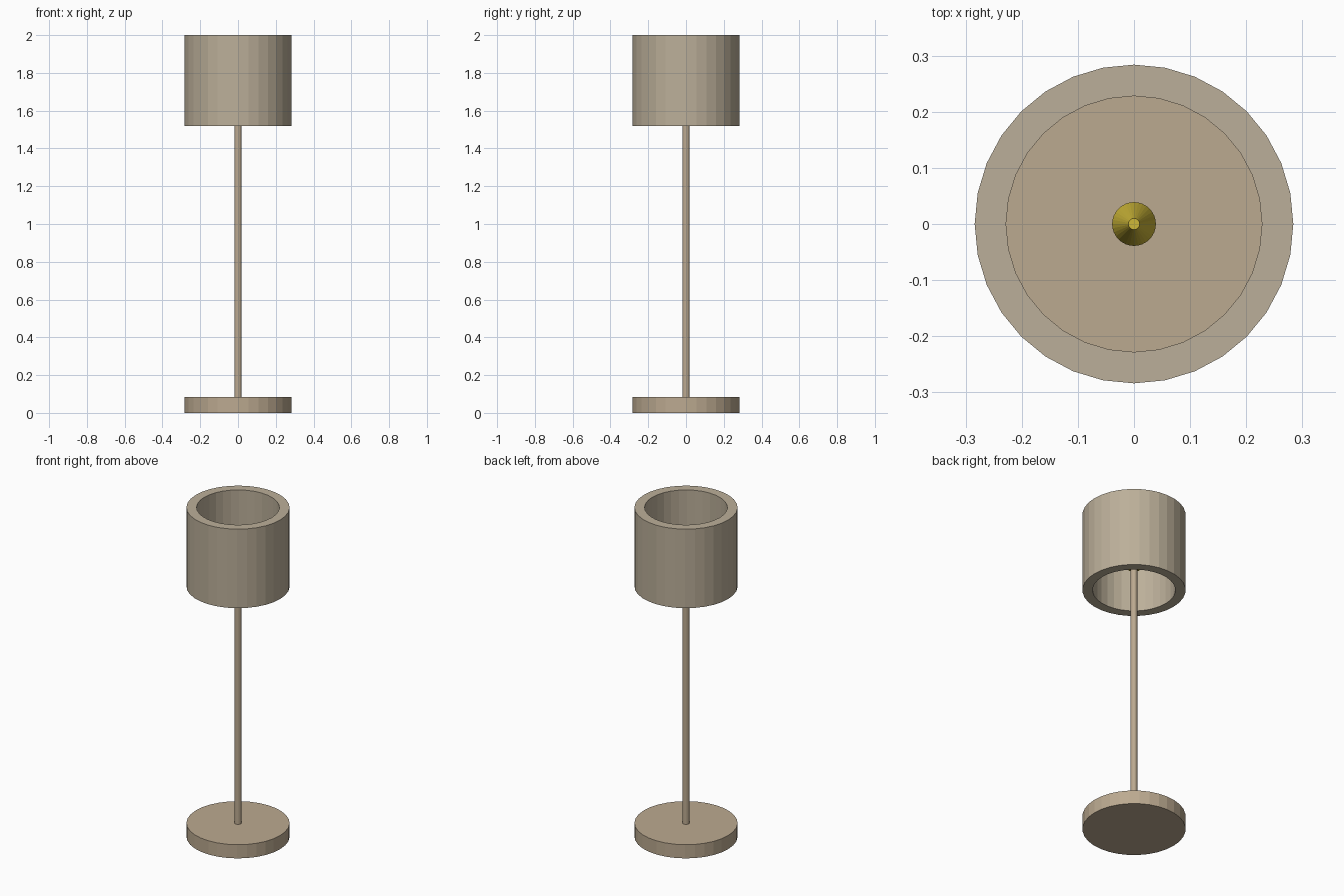
import bpy
import bmesh
from math import cos, sin, tau

if "Cube" in bpy.data.objects:
    bpy.data.objects.remove(bpy.data.objects["Cube"])


def material(name, color):
    mat = bpy.data.materials.new(name)
    mat.diffuse_color = (*color, 1)
    mat.use_nodes = True
    mat.node_tree.nodes["Principled BSDF"].inputs["Base Color"].default_value = mat.diffuse_color
    return mat


def lathe(name, profile, sides, mat, closed=False, smooth=False):
    """Revolve (radius, z) points; open profiles get flat end caps."""
    bm = bmesh.new()
    rings = [[bm.verts.new((r * cos(tau * i / sides), r * sin(tau * i / sides), z))
              for i in range(sides)] for r, z in profile]
    pairs = list(zip(rings, rings[1:]))
    if closed:
        pairs.append((rings[-1], rings[0]))
    for a, b in pairs:
        for i in range(sides):
            j = (i + 1) % sides
            bm.faces.new((a[i], a[j], b[j], b[i])).smooth = smooth
    if not closed:
        bm.faces.new(rings[0][::-1])
        bm.faces.new(rings[-1])
    bmesh.ops.recalc_face_normals(bm, faces=bm.faces[:])
    mesh = bpy.data.meshes.new(name)
    bm.to_mesh(mesh)
    bm.free()
    mesh.materials.append(mat)
    obj = bpy.data.objects.new(name, mesh)
    bpy.context.collection.objects.link(obj)
    return obj


wood = material("wood", (0.50, 0.40, 0.28))
fabric = material("fabric", (0.50, 0.43, 0.32))
glow = material("bulb_yellow", (0.62, 0.48, 0.04))

# Base disc and thin pole
lathe("base", [(0.284, 0), (0.284, 0.083)], 32, wood)
lathe("pole", [(0.019, 0.083), (0.019, 1.66)], 32, wood)

# Tapered bulb on the pole, hidden inside the shade
lathe("bulb", [(0.039, 1.66), (0.010, 1.78)], 32, glow)

# Thick-walled shade, open at both ends
lathe("shade", [(0.284, 1.52), (0.284, 2.0), (0.228, 2.0), (0.228, 1.52)],
      32, fabric, closed=True)
